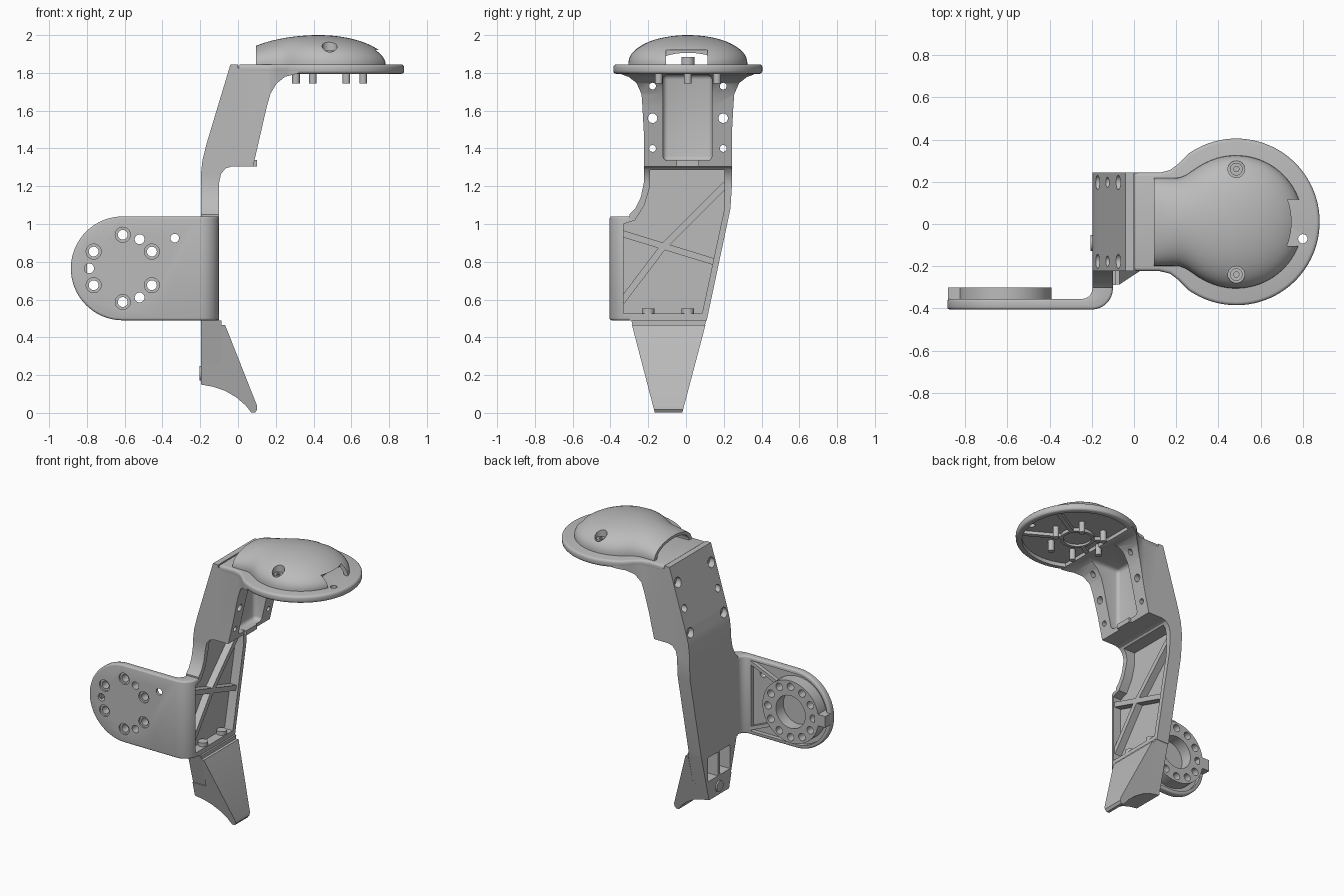
import bpy, bmesh
from math import sin, cos, pi, radians, sqrt
from mathutils import Vector

if "Cube" in bpy.data.objects:
    bpy.data.objects.remove(bpy.data.objects["Cube"], do_unlink=True)

grey = bpy.data.materials.new("plain_grey")
grey.use_nodes = True
grey.diffuse_color = (0.5, 0.5, 0.5, 1)
grey.node_tree.nodes["Principled BSDF"].inputs["Base Color"].default_value = (0.5, 0.5, 0.5, 1)
CY = 0.01            # middle of the upper body in y
HEAD = (0.485, CY)   # middle of the round top plate
HUB = (-0.61, 0.765) # middle of the side hub in x, z
parts = []


def make(name, verts, faces):
    me = bpy.data.meshes.new(name)
    bm = bmesh.new()
    vs = [bm.verts.new(v) for v in verts]
    for f in faces:
        bm.faces.new([vs[i] for i in f])
    bmesh.ops.recalc_face_normals(bm, faces=bm.faces)
    bm.to_mesh(me)
    bm.free()
    ob = bpy.data.objects.new(name, me)
    bpy.context.scene.collection.objects.link(ob)
    parts.append(ob)
    return ob


def prism(name, axis, pts, lo, hi):
    """Extrude a 2D profile along an axis."""
    place = {"X": lambda a, b, d: (d, a, b), "Y": lambda a, b, d: (a, d, b),
             "Z": lambda a, b, d: (a, b, d)}[axis]
    n = len(pts)
    verts = [place(a, b, d) for d in (lo, hi) for a, b in pts]
    sides = [(i, (i + 1) % n, n + (i + 1) % n, n + i) for i in range(n)]
    return make(name, verts, [tuple(range(n)), tuple(range(n, 2 * n))] + sides)


def arc(c, r, a0, a1, n=12):
    return [(c[0] + r * cos(radians(a0 + (a1 - a0) * i / n)),
             c[1] + r * sin(radians(a0 + (a1 - a0) * i / n))) for i in range(n + 1)]


def rod(name, axis, c, r, lo, hi, n=24):
    return prism(name, axis, arc(c, r, 0, 360 - 360 / n, n - 1), lo, hi)


def box(name, x0, x1, y0, y1, z0, z1):
    return prism(name, "Z", [(x0, y0), (x1, y0), (x1, y1), (x0, y1)], z0, z1)


def bar(name, axis, p, q, w, lo, hi):
    """Straight rib between two profile points."""
    p, q = Vector(p), Vector(q)
    s = (q - p).orthogonal().normalized() * w / 2
    return prism(name, axis, [tuple(v) for v in (p + s, q + s, q - s, p - s)], lo, hi)


def bake(ob):
    dg = bpy.context.evaluated_depsgraph_get()
    me = bpy.data.meshes.new_from_object(ob.evaluated_get(dg))
    ob.modifiers.clear()
    ob.data = me


def combine(ob, other, op="DIFFERENCE"):
    m = ob.modifiers.new("combine", "BOOLEAN")
    m.operation, m.solver, m.object = op, "EXACT", other
    bake(ob)
    parts.remove(other)
    bpy.data.objects.remove(other, do_unlink=True)
    return ob


def soften(ob, width):
    m = ob.modifiers.new("soften", "BEVEL")
    m.width, m.segments, m.limit_method, m.angle_limit = width, 3, "ANGLE", radians(50)
    bake(ob)


# Arm: side outline crossed with front outline, joined to the bent side plate
arm = prism("arm", "X", [(-.30, .49), (.11, .49), (.235, 1.08), (.243, 1.2), (.243, 1.845),
                         (-.223, 1.845), (-.223, 1.22), (-.24, 1.14), (-.27, 1.08), (-.30, 1.05)], -.3, .1)
combine(arm, prism("cut", "Y", [(-.197, .4), (-.1, .4), (-.1, 1.22), (-.09, 1.265), (-.065, 1.295),
                                (-.03, 1.305), (0, 1.305), (0, 1.845), (-.04, 1.845), (-.165, 1.43),
                                (-.188, 1.34), (-.197, 1.26)], -.5, .5), "INTERSECT")
plate = prism("side_plate", "Z", [(-.95, -.405)] + arc((-.2, -.305), .1, -90, 0)
              + [(-.1, -.27), (-.197, -.27)] + arc((-.247, -.305), .05, 0, -90) + [(-.95, -.355)], .49, 1.04)
combine(plate, prism("cut", "Y", arc(HUB, .275, 90, 270, 32) + [(0, .49), (0, 1.04)], -.6, 0), "INTERSECT")
soften(plate, .012)
combine(plate, prism("cut", "Y", arc(HUB, .25, 90, 270, 32) + [(-.26, .515), (-.26, 1.015)], -.385, -.3))
combine(arm, plate, "UNION")
arm.name = "arm"
combine(arm, prism("cut", "X", [(-.33, .525), (.085, .525), (.205, 1.09), (.205, 1.285), (-.19, 1.285),
                                (-.19, 1.2), (-.22, 1.1), (-.27, 1.02), (-.33, 1.0)], -.165, .05))

# Ribs and fasteners inside the arm pocket
for p, q in [((.21, 1.21), (-.12, .88)), ((-.12, .88), (-.34, .59)), ((-.34, .95), (.15, .8))]:
    bar("arm_rib", "X", p, q, .035, -.17, -.115)
for y in (-.2, .01):
    rod("pocket_fastener", "Z", (-.135, y), .033, .52, .552)

# Hub ring with ribs on the inside of the side plate
hub = rod("hub", "Y", HUB, .22, -.39, -.30, 48)
combine(hub, rod("cut", "Y", HUB, .115, -.383, -.2, 40))
tab = box("hub_tab", -.882, -.80, -.39, -.30, .725, .805)
for z in (1.0, .53):
    bar("plate_rib", "Y", (-.47, HUB[1] + (z - HUB[1]) * .6), (-.25, z), .025, -.39, -.358)
for k in range(12):
    c = (HUB[0] + .178 * cos(k * pi / 6), HUB[1] + .178 * sin(k * pi / 6))
    through = k not in (0, 4, 8)
    for ob in (hub, arm):
        if through or ob == hub:
            combine(ob, rod("cut", "Y", c, .026, -.5 if through else -.36, -.2))
    if k % 2:
        combine(arm, rod("cut", "Y", c, .04, -.5, -.393))
combine(arm, rod("cut", "Y", (-.335, .925), .023, -.5, -.3))

# Round top plate with a straight neck
half = [(0, .233), (.12, .233), (.17, .245), (.21, .275)]
outline = [(x, CY + y) for x, y in half] + arc(HEAD, .395, 125, -125, 64) \
    + [(x, CY - y) for x, y in reversed(half)]
top = prism("top_plate", "Z", outline, 1.795, 1.845)
soften(top, .016)
combine(top, rod("cut", "Z", HEAD, .355, 1.7, 1.822, 64))
combine(top, rod("cut", "Z", (.8, -.07), .022, 1.7, 1.9))
ring = rod("center_ring", "Z", HEAD, .11, 1.8, 1.83, 40)
combine(ring, rod("cut", "Z", HEAD, .09, 1.7, 1.815, 40))
for k in range(6):
    a, b = k * pi / 3, k * pi / 3 + pi / 6
    rod("pin", "Z", (HEAD[0] + .178 * cos(a), CY + .178 * sin(a)), .02, 1.745, 1.83)
    if k not in (1, 4):
        bar("plate_spoke", "Z", (HEAD[0] + .105 * cos(b), CY + .105 * sin(b)),
            (HEAD[0] + .36 * cos(b), CY + .36 * sin(b)), .03, 1.8, 1.83)

# Flared neck bracket below the top plate
neck = prism("neck_bracket", "Y", [(0, 1.305), (.08, 1.305), (.152, 1.62), (.172, 1.69), (.205, 1.745),
                                   (.25, 1.78), (.32, 1.797), (.32, 1.826), (0, 1.826)], -.5, .5)
flare = [(.233, 1.2), (.236, 1.5), (.25, 1.6), (.28, 1.69), (.32, 1.75), (.375, 1.797), (.375, 1.9)]
combine(neck, prism("cut", "X", [(CY + y, z) for y, z in flare]
                    + [(CY - y, z) for y, z in reversed(flare)], -.1, .5), "INTERSECT")
combine(neck, prism("cut", "Z", outline, 1.2, 1.9), "INTERSECT")
pocket = box("cut", .03, .5, -.122, .138, 1.335, 1.79)
soften(pocket, .025)
combine(neck, pocket)
box("neck_tab", .06, .1, -.05, .07, 1.305, 1.338)
for y in (CY - .187, CY + .187):
    for z, r, wide in [(1.73, .018, .034), (1.56, .025, .025), (1.40, .018, .034)]:
        for ob in (neck, arm):
            combine(ob, rod("cut", "X", (y, z), r, -.3, .4))
        face_x = -.04 - (1.845 - z) * .3
        combine(arm, rod("cut", "X", (y, z), wide, -.4, face_x + .035))


# Hollow dome cover, lofted along x from arched sections
def dome(name, x0, x1, shrink, base, n=36, m=32):
    verts, faces = [], []
    for i in range(n + 1):
        x = x0 + (x1 - x0) * sin(pi / 2 * i / n)
        r = (x1 - HEAD[0])
        w = sqrt(max(r * r - (x - HEAD[0]) ** 2, 1e-6))
        if x < HEAD[0]:
            w = (w ** 10 + (.208 - shrink) ** 10) ** .1
        u = (x - .43) / (x1 - .43) if x > .43 else (x - .43) / .46
        h = (.155 - shrink) * max(1 - u * u, 1e-4) ** (.55 if x > .43 else .6)
        for j in range(m + 1):
            t = pi * j / m
            verts.append((x, CY + w * cos(t), 1.845 + h * sin(t) ** .9))
        verts += [(x, CY - w, base), (x, CY + w, base)]
    k = m + 3
    for i in range(n):
        for j in range(k):
            a, b = i * k + j, i * k + (j + 1) % k
            faces.append((a, b, b + k, a + k))
    faces += [tuple(range(k)), tuple(range(n * k, n * k + k))]
    return make(name, verts, faces)


cover = dome("dome_cover", .095, .8, 0, 1.84)
hollow = dome("cut", .07, .77, .03, 1.80)
screws = [(HEAD[0], CY + .25), (HEAD[0], CY - .25)]
for c in screws:
    combine(hollow, rod("cut", "Z", c, .052, 1.7, 2.1))
combine(cover, hollow)
combine(cover, box("cut", .72, .9, -.105, .115, 1.8, 1.92))
for c in screws:
    combine(cover, rod("cut", "Z", c, .04, 1.905, 2.1))
    head = rod("dome_screw", "Z", c, .03, 1.895, 1.918)
    combine(head, rod("cut", "Z", c, .014, 1.908, 2, 6))
rod("inner_post", "Z", (.3, CY), .035, 1.84, 1.885)

# Tapered foot spur with a hollow socket behind it
taper = [(-.165, 0), (-.02, 0), (.107, .48), (-.29, .48)]
foot = prism("foot_spur", "X", taper, -.4, .4)
combine(foot, prism("cut", "Y", [(-.195, .255), (-.09, .255), (-.09, .465), (-.068, .465), (.1, .04), (.102, .018),
                                 (.09, .001), (.07, .002), (.04, .04), (-.01, .083), (-.07, .118),
                                 (-.13, .138), (-.195, .15)], -.5, .5), "INTERSECT")
socket = prism("foot_socket", "X", [(-.223, .25), (.046, .25), (.107, .49), (-.29, .49)], -.195, -.088)
for y0, y1 in ((-.215, -.105), (-.08, .03)):
    combine(socket, box("cut", -.3, -.115, y0, y1, .285, .455))
rod("foot_screw", "X", (-.09, .21), .038, -.205, -.18)

# Shared finish
for ob in parts:
    ob.data.materials.clear()
    ob.data.materials.append(grey)
    for p in ob.data.polygons:
        p.material_index = 0
    ob.select_set(True)
    bpy.context.view_layer.objects.active = ob
bpy.ops.object.shade_smooth_by_angle(angle=radians(32))
bpy.ops.object.select_all(action="DESELECT")
